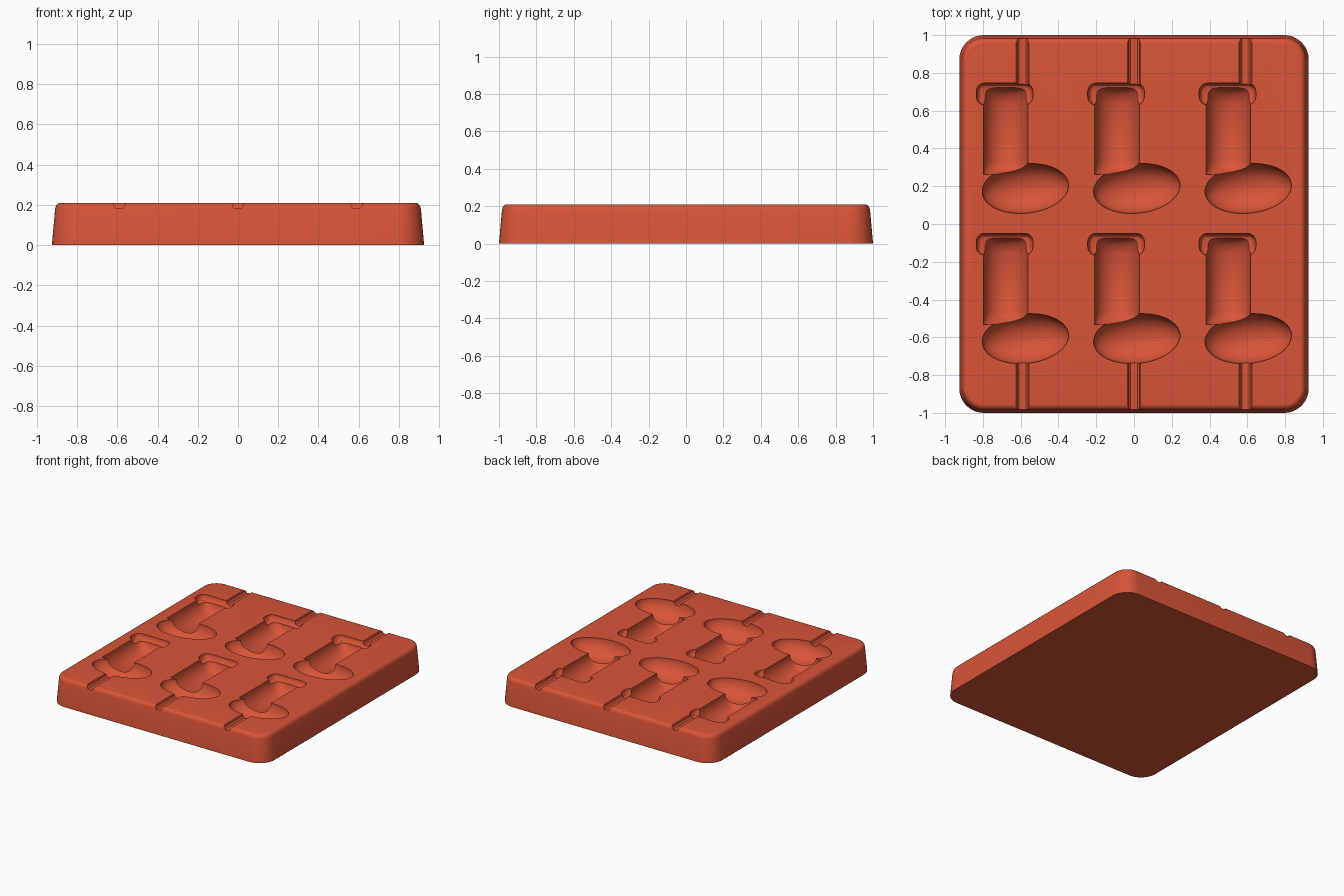
import bpy, bmesh, math
from mathutils import Matrix

if "Cube" in bpy.data.objects:
    bpy.data.objects.remove(bpy.data.objects["Cube"], do_unlink=True)

TOP = 0.21
COLUMNS = (-0.59, 0, 0.59)
ROWS = (0, -0.795)

clay = bpy.data.materials.new("terracotta red")
clay.use_nodes = True
clay.diffuse_color = (0.69, 0.09, 0.04, 1)
clay.node_tree.nodes["Principled BSDF"].inputs["Base Color"].default_value = clay.diffuse_color


def loft(bm, rings):
    """Skin a list of equal closed rings and cap both ends."""
    rows = [[bm.verts.new(p) for p in ring] for ring in rings]
    n = len(rows[0])
    for a, b in zip(rows, rows[1:]):
        for i in range(n):
            j = (i + 1) % n
            bm.faces.new((a[i], a[j], b[j], b[i]))
    bm.faces.new(rows[0][::-1])
    bm.faces.new(rows[-1])


def rounded_rect(cx, cy, hx, hy, r, z, steps=10):
    pts = []
    for q, (sx, sy) in enumerate(((1, 1), (-1, 1), (-1, -1), (1, -1))):
        for k in range(steps + 1):
            a = (q + k / steps) * math.pi / 2
            pts.append((cx + sx * (hx - r) + r * math.cos(a),
                        cy + sy * (hy - r) + r * math.sin(a), z))
    return pts


def trough(x, y, half, depth, steps=24):
    """Half-ellipse section across x, reaching above the slab top."""
    pts = [(x - half, y, TOP + 0.05)]
    for k in range(steps + 1):
        a = math.pi * k / steps
        pts.append((x - half * math.cos(a), y, TOP - depth * math.sin(a)))
    pts.append((x + half, y, TOP + 0.05))
    return pts


def finish(name, bm):
    bmesh.ops.recalc_face_normals(bm, faces=bm.faces)
    mesh = bpy.data.meshes.new(name)
    bm.to_mesh(mesh)
    bm.free()
    obj = bpy.data.objects.new(name, mesh)
    mesh.materials.append(clay)
    bpy.context.collection.objects.link(obj)
    return obj


# Slab with drafted sides and a rounded top edge
bm = bmesh.new()
loft(bm, [rounded_rect(0, 0, 0.925 - d, 1 - d, 0.13 - d, z) for d, z in
          ((0, 0), (0.016, 0.18), (0.02, 0.194), (0.028, 0.204), (0.038, 0.209), (0.045, TOP))])
slab = finish("mold_slab", bm)

# Cutters, one mesh per kind of hollow
shafts, cuffs, feet, grooves = (bmesh.new() for _ in range(4))
for x in COLUMNS:
    for dy in ROWS:
        # Boot shaft: trough with sloping ends
        loft(shafts, [trough(x - 0.09, y + dy, 0.118, d) for y, d in
                      ((0.262, 0.045), (0.275, 0.075), (0.3, 0.105), (0.33, 0.12),
                       (0.64, 0.12), (0.69, 0.1), (0.71, 0.075), (0.722, 0.045))])
        # Cuff: shallow rounded band
        loft(cuffs, [rounded_rect(x - 0.095, 0.688 + dy, 0.15 - d, 0.058 - d, 0.045 - d, z, 6)
                     for d, z in ((0.028, TOP - 0.042), (0.016, TOP - 0.038),
                                  (0.006, TOP - 0.026), (0, TOP - 0.008), (0, TOP + 0.05))])
        # Foot: tilted ellipsoid
        place = (Matrix.Translation((x + 0.015, 0.188 + dy, TOP))
                 @ Matrix.Rotation(math.radians(6), 4, "Z")
                 @ Matrix.Diagonal((0.23, 0.131, 0.125, 1)))
        bmesh.ops.create_uvsphere(feet, u_segments=48, v_segments=25, radius=1, matrix=place)
    # Stick grooves running out to the back and front edges
    for y0, y1 in ((0.72, 1.1), (-1.1, -0.7)):
        profile = ((-0.036, 0.05), (-0.036, 0.001), (-0.029, -0.005), (-0.026, -0.018),
                   (-0.018, -0.026), (0.018, -0.026), (0.026, -0.018),
                   (0.029, -0.005), (0.036, 0.001), (0.036, 0.05))
        loft(grooves, [[(x + px, y, TOP + pz) for px, pz in profile] for y in (y0, y1)])

for name, cutter_bm in (("shaft_cutter", shafts), ("foot_cutter", feet),
                        ("cuff_cutter", cuffs), ("groove_cutter", grooves)):
    cutter = finish(name, cutter_bm)
    cutter.hide_render = True
    mod = slab.modifiers.new(name, "BOOLEAN")
    mod.operation = "DIFFERENCE"
    mod.solver = "EXACT"
    mod.object = cutter
    bpy.context.view_layer.objects.active = slab
    bpy.ops.object.modifier_apply(modifier=name)
    bpy.data.objects.remove(cutter, do_unlink=True)

bpy.ops.object.select_all(action="DESELECT")
slab.select_set(True)
bpy.context.view_layer.objects.active = slab
bpy.ops.object.shade_smooth_by_angle(angle=math.radians(30))
